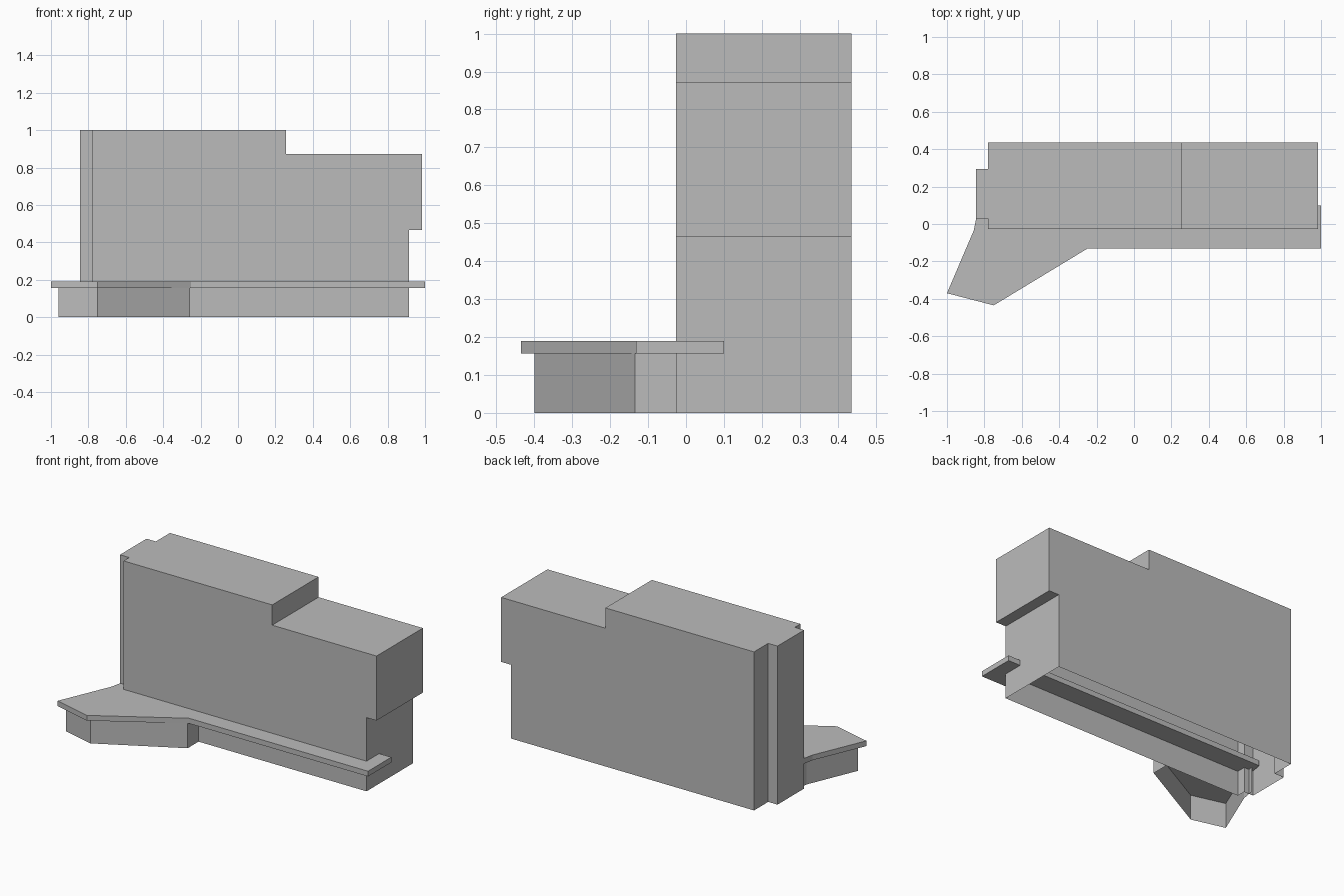
import bpy
import bmesh
from mathutils import Vector

cube = bpy.data.objects.get("Cube")
if cube:
    bpy.data.objects.remove(cube, do_unlink=True)

# One plain material
grey = bpy.data.materials.new("plain_grey")
grey.use_nodes = True
colour = (0.5, 0.5, 0.5, 1)
grey.diffuse_color = colour
grey.node_tree.nodes["Principled BSDF"].inputs["Base Color"].default_value = colour


def extrude(name, points, offset):
    """Solid made by sweeping a planar outline along an offset."""
    bm = bmesh.new()
    face = bm.faces.new([bm.verts.new(p) for p in points])
    swept = bmesh.ops.extrude_face_region(bm, geom=[face], use_keep_orig=True)
    moved = [v for v in swept["geom"] if isinstance(v, bmesh.types.BMVert)]
    bmesh.ops.translate(bm, verts=moved, vec=Vector(offset))
    bmesh.ops.recalc_face_normals(bm, faces=bm.faces)
    mesh = bpy.data.meshes.new(name)
    bm.to_mesh(mesh)
    bm.free()
    mesh.materials.append(grey)
    obj = bpy.data.objects.new(name, mesh)
    bpy.context.collection.objects.link(obj)
    return obj


def remove_faces(obj, rule):
    bm = bmesh.new()
    bm.from_mesh(obj.data)
    bmesh.ops.delete(bm, geom=[f for f in bm.faces if rule(f)], context="FACES")
    bm.to_mesh(obj.data)
    bm.free()


FRONT, BACK = -0.026, 0.436
CANOPY_LOW, CANOPY_HIGH = 0.157, 0.19

# Main block: stepped roof and an overhang at the right end
profile = [(-0.78, 0), (-0.78, 1), (0.257, 1), (0.257, 0.872),
           (0.985, 0.872), (0.985, 0.465), (0.915, 0.465), (0.915, 0)]
block = extrude("main_block", [(x, FRONT, z) for x, z in profile],
                (0, BACK - FRONT, 0))

# Shallow end bay joined to the block
bay_plan = [(-0.845, 0.03), (-0.7, 0.03), (-0.7, 0.295), (-0.845, 0.295)]
bay = extrude("end_bay", [(x, y, 0) for x, y in bay_plan], (0, 0, 1))
join = block.modifiers.new("join_bay", "BOOLEAN")
join.operation = "UNION"
join.solver = "EXACT"
join.object = bay
bpy.context.view_layer.objects.active = block
bpy.ops.object.modifier_apply(modifier=join.name)
bpy.data.objects.remove(bay, do_unlink=True)

# The shell is open underneath
remove_faces(block, lambda f: f.calc_center_median().z < 0.001)

# Canopy slab running along the front and widening at one end
canopy_plan = [(-0.83, 0.1), (-0.857, -0.035), (-1, -0.37), (-0.75, -0.435),
               (-0.25, -0.132), (1, -0.132), (1, 0.1)]
extrude("canopy", [(x, y, CANOPY_LOW) for x, y in canopy_plan],
        (0, 0, CANOPY_HIGH - CANOPY_LOW))

# Angled walls of the entrance under the canopy, open top and bottom
entrance_plan = [(-0.81, 0.06), (-0.825, -0.025), (-0.96, -0.345),
                 (-0.75, -0.4), (-0.257, -0.135), (-0.257, FRONT)]
entrance = extrude("entrance_walls", [(x, y, 0) for x, y in entrance_plan],
                   (0, 0, CANOPY_LOW))
remove_faces(entrance, lambda f: abs(f.normal.z) > 0.5
             or f.calc_center_median().y > 0.01 and abs(f.normal.y) > 0.5)
